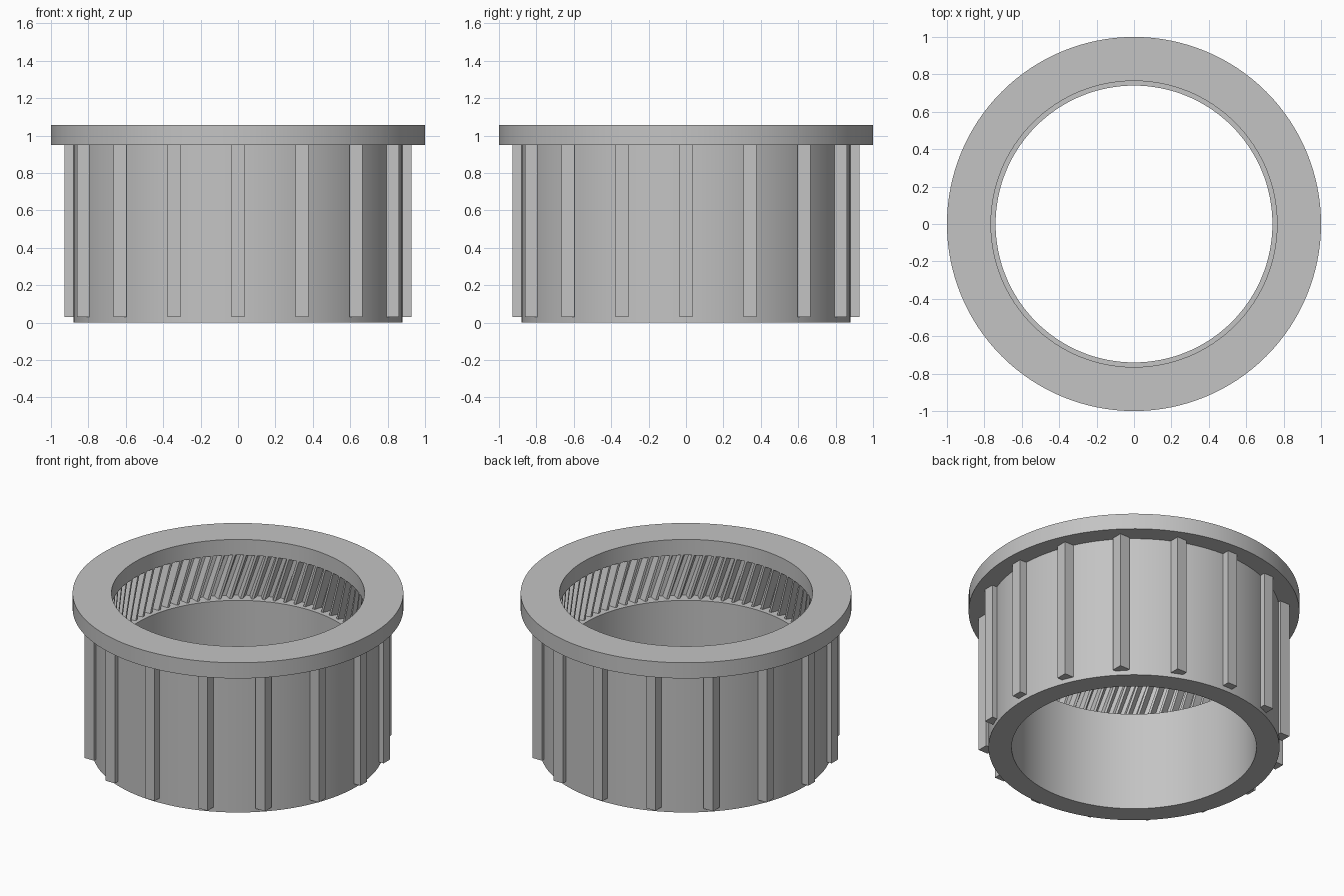
import bpy, bmesh
from math import sin, cos, pi, tau, radians

cube = bpy.data.objects.get("Cube")
if cube:
    bpy.data.objects.remove(cube, do_unlink=True)

BODY_R, BORE_R, TIP_R, ROOT_R = 0.88, 0.74, 0.765, 0.815
GEAR_Z, FLANGE_Z, TOP_Z = 0.66, 0.95, 1.055
POCKET_R = 0.85

gray = bpy.data.materials.new("plain gray")
gray.use_nodes = True
color = (0.55, 0.55, 0.55, 1)
gray.diffuse_color = color
gray.node_tree.nodes["Principled BSDF"].inputs["Base Color"].default_value = color


def finish(bm, name, smooth_angle=None):
    bmesh.ops.recalc_face_normals(bm, faces=bm.faces)
    mesh = bpy.data.meshes.new(name)
    bm.to_mesh(mesh)
    bm.free()
    mesh.materials.append(gray)
    obj = bpy.data.objects.new(name, mesh)
    bpy.context.collection.objects.link(obj)
    if smooth_angle:
        bpy.ops.object.select_all(action='DESELECT')
        obj.select_set(True)
        bpy.context.view_layer.objects.active = obj
        bpy.ops.object.shade_smooth_by_angle(angle=radians(smooth_angle))
    return obj


def bridge(bm, rings, closed):
    """Skin a list of equal, closed rings of vertices."""
    n = len(rings[0])
    pairs = zip(rings, rings[1:] + rings[:1]) if closed else zip(rings, rings[1:])
    for a, b in pairs:
        for i in range(n):
            j = (i + 1) % n
            bm.faces.new((a[i], a[j], b[j], b[i]))


# Sleeve with flange: one lathed section with a pocket for the gear
bm = bmesh.new()
section = [(BORE_R, 0), (BODY_R, 0), (BODY_R, FLANGE_Z), (1, FLANGE_Z),
           (1, TOP_Z), (TIP_R, TOP_Z), (TIP_R, FLANGE_Z),
           (POCKET_R, FLANGE_Z), (POCKET_R, GEAR_Z), (BORE_R, GEAR_Z)]
SEGMENTS = 128
rings = [[bm.verts.new((r * cos(tau * i / SEGMENTS), r * sin(tau * i / SEGMENTS), z))
          for i in range(SEGMENTS)] for r, z in section]
bridge(bm, rings, closed=True)
finish(bm, "flanged_sleeve", 30)

# Internal helical teeth, seated in the pocket
bm = bmesh.new()
TEETH, STEPS, TWIST = 72, 6, -0.115
tooth = [(0.0, ROOT_R), (0.34, ROOT_R), (0.56, TIP_R), (0.78, TIP_R)]
rings = []
for s in range(STEPS + 1):
    t = s / STEPS
    z = GEAR_Z + t * (FLANGE_Z - GEAR_Z)
    ring = []
    for k in range(TEETH):
        for f, r in tooth:
            a = tau * (k + f) / TEETH + TWIST * t
            ring.append(bm.verts.new((r * cos(a), r * sin(a), z)))
    rings.append(ring)
# Plain outer wall closes the gear into a solid ring
for z, twist in ((FLANGE_Z, TWIST), (GEAR_Z, 0)):
    ring = []
    for k in range(TEETH):
        for f, r in tooth:
            a = tau * (k + f) / TEETH + twist
            ring.append(bm.verts.new((0.86 * cos(a), 0.86 * sin(a), z)))
    rings.append(ring)
bridge(bm, rings, closed=True)
finish(bm, "helical_ring_gear", 20)

# Square ribs around the sleeve, all kept parallel to the axes
RIBS, RIB_W, RIB_Z, RIB_R = 16, 0.07, 0.03, 0.893
for k in range(RIBS):
    a = tau * k / RIBS
    bm = bmesh.new()
    bmesh.ops.create_cube(bm, size=1)
    bmesh.ops.scale(bm, vec=(RIB_W, RIB_W, FLANGE_Z - RIB_Z), verts=bm.verts)
    bmesh.ops.translate(bm, vec=(RIB_R * cos(a), RIB_R * sin(a), (FLANGE_Z + RIB_Z) / 2),
                        verts=bm.verts)
    finish(bm, f"rib_{k + 1}")
